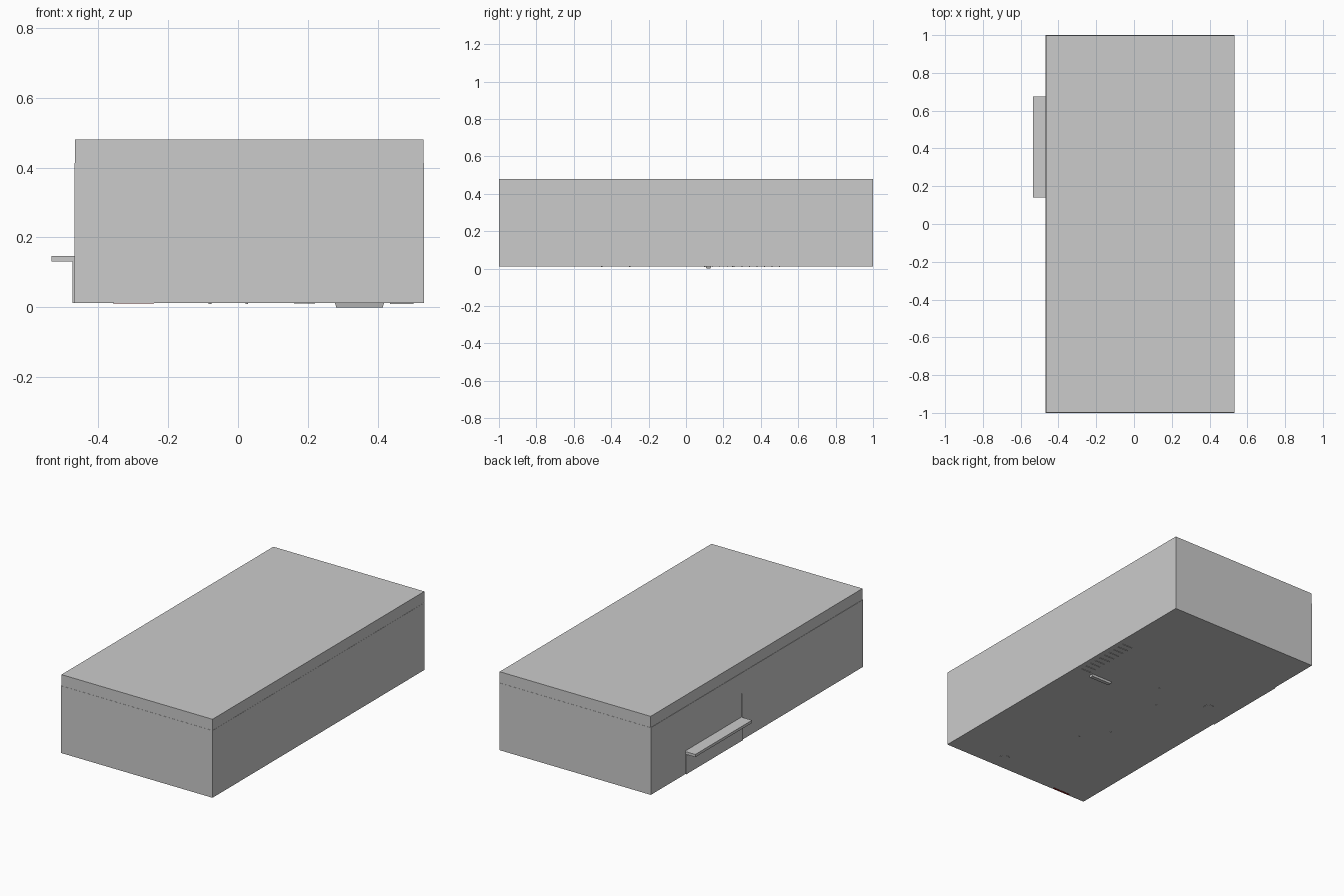
import bpy, bmesh, math

if "Cube" in bpy.data.objects:
    bpy.data.objects.remove(bpy.data.objects["Cube"])

def box(name, x0, x1, y0, y1, z0, z1, taper=0.0):
    """Box from its limits; taper draws the bottom face inward along x and y."""
    bm = bmesh.new()
    bmesh.ops.create_cube(bm, size=1)
    for v in bm.verts:
        low = v.co.z < 0
        t = taper if low else 0
        v.co = ((x0 + t) if v.co.x < 0 else (x1 - t),
                (y0 + t) if v.co.y < 0 else (y1 - t),
                z0 if low else z1)
    me = bpy.data.meshes.new(name)
    bm.to_mesh(me)
    bm.free()
    ob = bpy.data.objects.new(name, me)
    bpy.context.collection.objects.link(ob)
    return ob

def stud(name, x, y, r, z0, z1, sides=12):
    bpy.ops.mesh.primitive_cylinder_add(vertices=sides, radius=r, depth=z1 - z0,
                                        location=(x, y, (z0 + z1) / 2))
    bpy.context.object.name = name
    return bpy.context.object

BASE, SEAM, TOP = 0.012, 0.413, 0.48
L, R = -0.468, 0.532

# main case and slightly inset lid
case = box("case_body", L, R, -1, 1, BASE, SEAM)
box("case_lid", L + 0.002, R - 0.001, -0.999, 0.999, SEAM, TOP)

# shallow recess behind the side tray
cutter = box("tray_recess_cutter", L - 0.05, L + 0.004, 0.14, 0.675, 0.10, 0.29)
cutter.hide_render = True
cutter.hide_set(True)
cut = case.modifiers.new("tray_recess", 'BOOLEAN')
cut.object = cutter
cut.operation = 'DIFFERENCE'
cut.solver = 'EXACT'

# side tray: upright plate with outward shelf
box("tray_plate", L - 0.006, L + 0.004, 0.14, 0.675, BASE, 0.14)
box("tray_shelf", -0.534, L + 0.004, 0.14, 0.675, 0.131, 0.147)

# foot bar under the case
box("foot_bar", 0.277, 0.418, 0.105, 0.135, 0.0, BASE + 0.002, taper=0.004)

# row of thin ribs under the case
for i in range(10):
    y = 0.14 + i * 0.04
    box(f"underside_rib_{i + 1}", 0.435, 0.502, y - 0.002, y + 0.002, 0.009, BASE + 0.001)

# low round bosses and screw heads on the underside
for i, (x, y) in enumerate([(0.19, -0.91), (-0.327, 0.264)]):
    stud(f"underside_boss_{i + 1}", x, y, 0.03, 0.0105, BASE + 0.001, 24)
for i, (x, y) in enumerate([(-0.08, 0.1), (0.025, 0.25), (0.025, -0.45), (-0.08, -0.3)]):
    stud(f"underside_screw_{i + 1}", x, y, 0.004, 0.009, BASE + 0.001)

# red strip at the front lower edge
red = bpy.data.materials.new("red_strip")
red.diffuse_color = (0.35, 0.02, 0.02, 1)
red.use_nodes = True
red.node_tree.nodes["Principled BSDF"].inputs["Base Color"].default_value = red.diffuse_color
strip = box("underside_red_strip", -0.355, -0.24, -0.996, -0.986, 0.0105, BASE + 0.001)
strip.data.materials.append(red)
